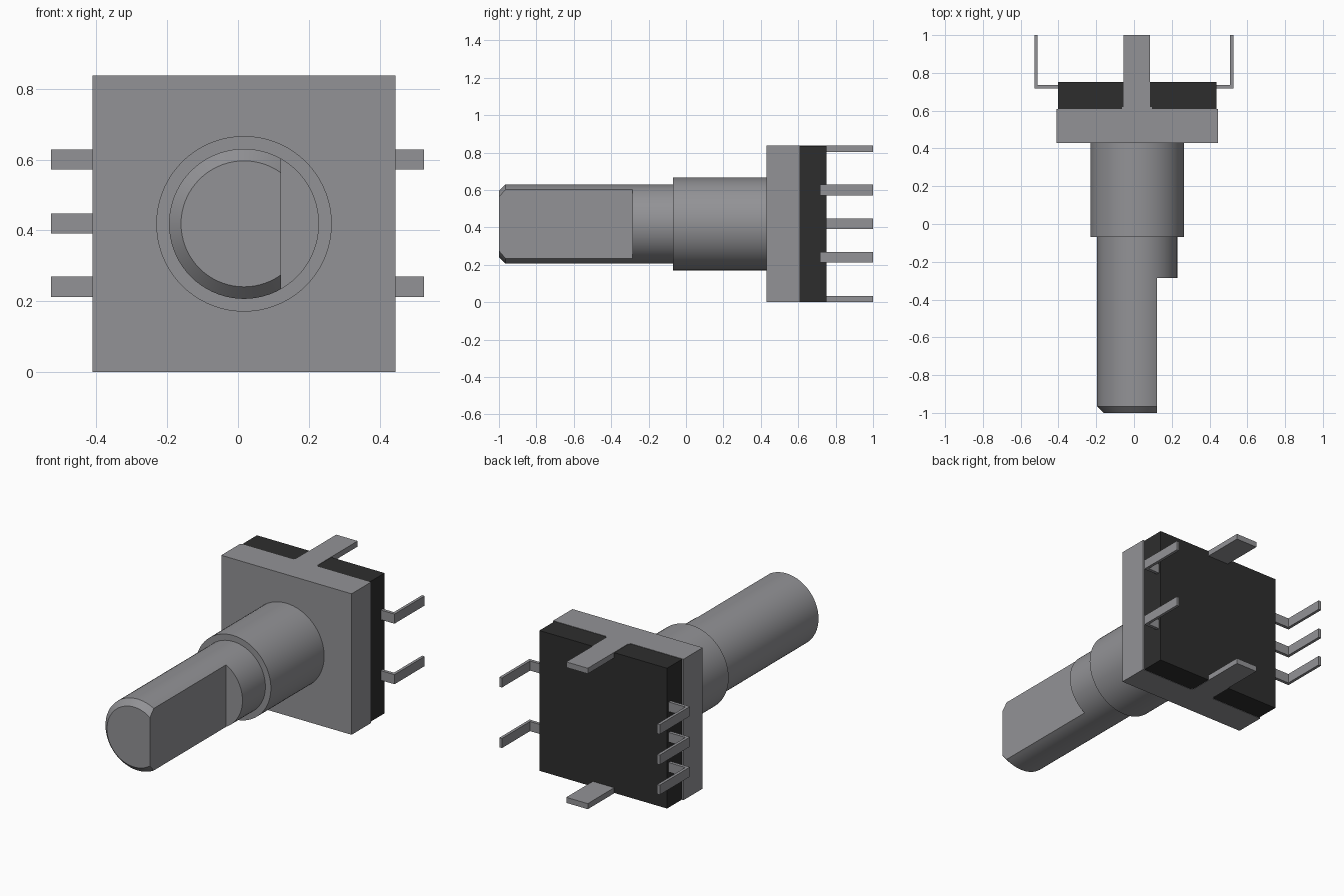
import bpy, bmesh, math
from mathutils import Vector

if "Cube" in bpy.data.objects:
    bpy.data.objects.remove(bpy.data.objects["Cube"], do_unlink=True)

CX, CZ = 0.017, 0.4185        # axis of the shaft
HEIGHT = 0.837


def material(name, rgb):
    m = bpy.data.materials.new(name)
    m.use_nodes = True
    m.diffuse_color = (*rgb, 1)
    m.node_tree.nodes["Principled BSDF"].inputs["Base Color"].default_value = (*rgb, 1)
    return m


METAL = material("grey metal", (0.29, 0.29, 0.305))
PLASTIC = material("black plastic", (0.027, 0.027, 0.027))


def finish(name, bm, mat, smooth=False):
    bmesh.ops.recalc_face_normals(bm, faces=bm.faces)
    mesh = bpy.data.meshes.new(name)
    bm.to_mesh(mesh)
    bm.free()
    mesh.materials.append(mat)
    ob = bpy.data.objects.new(name, mesh)
    bpy.context.collection.objects.link(ob)
    if smooth:
        bpy.ops.object.select_all(action='DESELECT')
        ob.select_set(True)
        bpy.context.view_layer.objects.active = ob
        bpy.ops.object.shade_smooth_by_angle(angle=math.radians(30))
    return ob


def box(name, x, y, z, mat):
    bm = bmesh.new()
    bmesh.ops.create_cube(bm, size=1)
    for v in bm.verts:
        v.co = Vector([r[0] if c < 0 else r[1] for c, r in zip(v.co, (x, y, z))])
    return finish(name, bm, mat)


def turned(name, profile, flat_x=None, sides=72):
    """Turn (radius, y) points about the shaft axis; optionally cut a flat."""
    bm = bmesh.new()
    rings = []
    for r, y in profile:
        angles = [2 * math.pi * i / sides for i in range(sides)]
        rings.append([bm.verts.new((CX + r * math.cos(a), y, CZ + r * math.sin(a)))
                      for a in angles])
    for a, b in zip(rings, rings[1:]):
        for i in range(sides):
            j = (i + 1) % sides
            bm.faces.new((a[i], a[j], b[j], b[i]))
    bm.faces.new(rings[0])
    bm.faces.new(rings[-1])
    if flat_x is not None:
        bmesh.ops.bisect_plane(bm, geom=bm.verts[:] + bm.edges[:] + bm.faces[:],
                               plane_co=(flat_x, 0, 0), plane_no=(1, 0, 0),
                               clear_outer=True)
        rim = [e for e in bm.edges if e.is_boundary]
        bmesh.ops.edgeloop_fill(bm, edges=rim)
    return finish(name, bm, METAL, smooth=True)


def pin(name, side, inner, outer, z):
    """L-shaped terminal: out of the body, then bent backwards."""
    t = 0.017
    outline = [(inner, 0.717), (outer, 0.717), (outer, 1.0),
               (outer - side * t, 1.0), (outer - side * t, 0.736), (inner, 0.736)]
    bm = bmesh.new()
    face = bm.faces.new([bm.verts.new((x, y, z - 0.0285)) for x, y in outline])
    ext = bmesh.ops.extrude_face_region(bm, geom=[face])
    up = [v for v in ext["geom"] if isinstance(v, bmesh.types.BMVert)]
    bmesh.ops.translate(bm, verts=up, vec=(0, 0, 0.057))
    finish(name, bm, METAL)


# Shaft with a chamfered tip and a flat, then the threaded-neck cylinder
turned("shaft_tip", [(0.178, -1.0), (0.212, -0.965), (0.212, -0.285)], flat_x=0.122)
turned("shaft_base", [(0.212, -0.285), (0.212, -0.06)])
turned("bushing", [(0.248, -0.07), (0.248, 0.44)])

# Housing
box("front_plate", (-0.411, 0.445), (0.43, 0.61), (0, HEIGHT), METAL)
box("rear_body", (-0.402, 0.436), (0.61, 0.752), (0.002, HEIGHT - 0.002), PLASTIC)

# Mounting tabs above and below, each with a slightly wider root
for name, z in (("top", (HEIGHT - 0.033, HEIGHT)), ("bottom", (0, 0.033))):
    box(name + "_tab", (-0.055, 0.086), (0.60, 1.0), z, METAL)
    box(name + "_tab_root", (-0.063, 0.095), (0.60, 0.62), z, METAL)

# Terminals: three on one side, two on the other
for i, z in enumerate((0.2405, 0.419, 0.6)):
    pin(f"right_pin_{i + 1}", -1, -0.39, -0.528, z)
for i, z in enumerate((0.2405, 0.6)):
    pin(f"left_pin_{i + 1}", 1, 0.42, 0.526, z)
